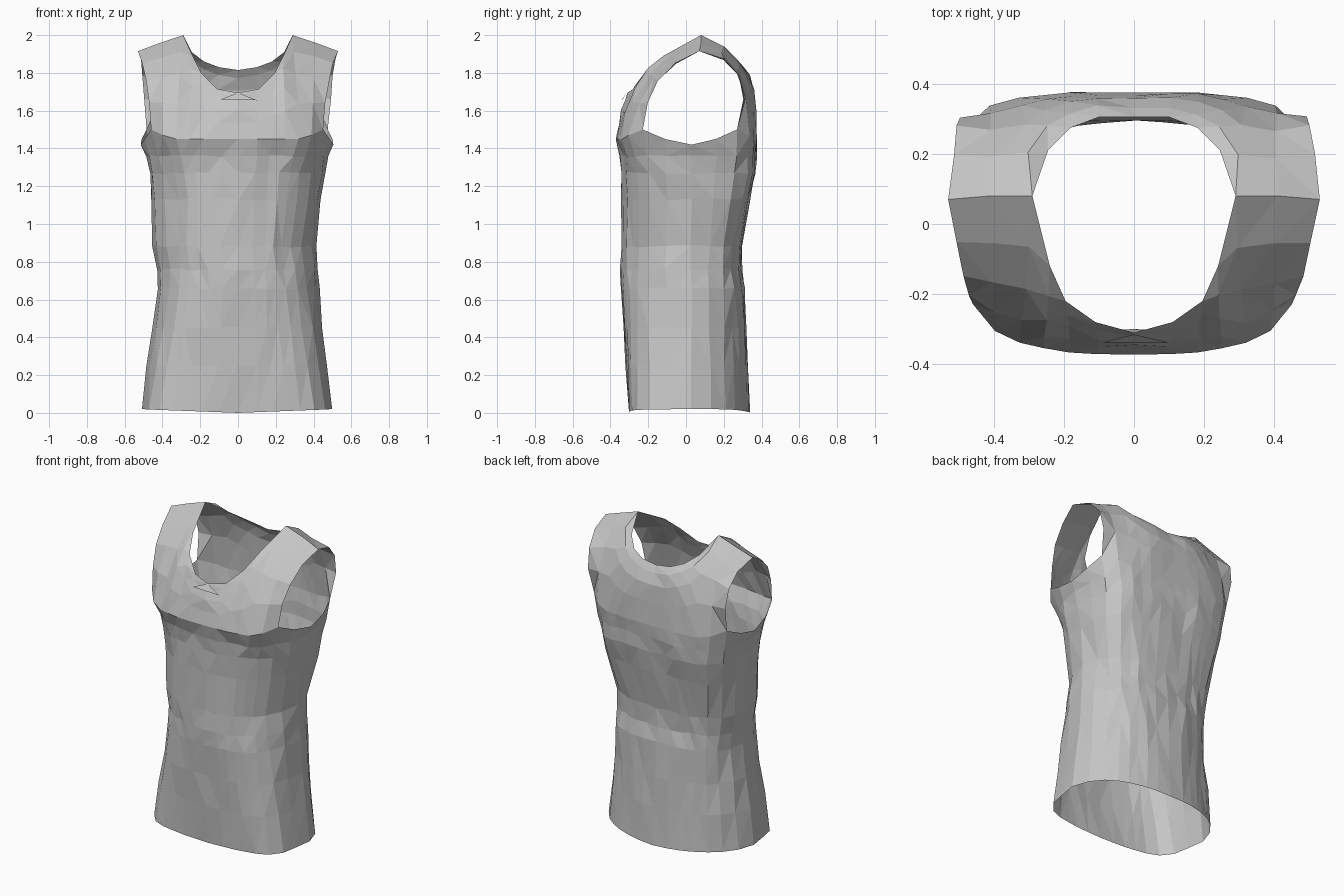
import bpy, bmesh, random
from mathutils import Vector

random.seed(4)
if "Cube" in bpy.data.objects:
    bpy.data.objects.remove(bpy.data.objects["Cube"])

# One cloth material
cloth = bpy.data.materials.new("grey cloth")
cloth.use_nodes = True
GREY = (0.56, 0.56, 0.56, 1)
cloth.diffuse_color = GREY
cloth.node_tree.nodes["Principled BSDF"].inputs["Base Color"].default_value = GREY

# Half outline of the torso, front centre to back centre (fractions of the half sizes)
FRONT = [(0, -1), (.2, -1), (.36, -.99), (.5, -.96), (.64, -.92), (.78, -.83), (.9, -.62)]
SIDE = [(.96, -.3), (1, .08), (.99, .42)]
BACK = [(0, 1), (.2, 1), (.36, 1), (.5, .98), (.64, .96), (.8, .9), (.94, .72)]
HALF = FRONT + SIDE + BACK[::-1]

# Torso rows: height, right and left half widths, front and back depths,
# then how square the front and back corners are (0 is an ellipse)
ROWS = [(0, .51, .5, .30, .34, 1.3, .1), (.25, .485, .47, .315, .33, 1, .1),
        (.45, .46, .45, .33, .32, .6, .2), (.66, .43, .43, .345, .312, .35, .35),
        (.76, .435, .42, .345, .295, .2, .45), (.88, .46, .41, .345, .30, .1, .5),
        (1.13, .46, .44, .34, .335, .1, .95), (1.27, .47, .46, .345, .36, .3, 1.05),
        (1.36, .485, .475, .347, .37, .6, 1), (1.45, .515, .505, .372, .375, .9, 1)]

# Ends of the front and back columns: neckline, then the shoulder seam
SHOULDER = [(.29, .08, 2), (.41, .08, 1.96), (.53, .07, 1.915)]
FRONT_TOP = [(0, -.31, 1.695), (.11, -.28, 1.715), (.195, -.22, 1.8), (.24, -.12, 1.89)] + SHOULDER
BACK_TOP = [(0, .305, 1.815), (.1, .305, 1.83), (.18, .275, 1.86), (.245, .21, 1.91)] + SHOULDER

# Armhole lip heights along the underarm
LIP = {5: .02, 6: .05, 7: 0, 8: -.03, 9: 0, 10: .05, 11: .02}

bm = bmesh.new()


def wobble(amount):
    return Vector([random.uniform(-amount, amount) for _ in range(3)])


def ring_point(row, index, sign):
    z, right, left, front, back, front_square, back_square = row
    full = Vector(HALF[index])
    ahead = full.y < 0
    p = full.normalized().lerp(full, front_square if ahead else back_square)
    x = sign * p.x * (left if sign > 0 else right)
    y = p.y * (front if ahead else back)
    if z == 0:
        z = .02 * full.x
    elif row is ROWS[-1]:
        z += LIP.get(index, 0)
    return Vector((x, y, z))


def skin(columns):
    for a, b in zip(columns, columns[1:]):
        for i in range(len(a) - 1):
            bm.faces.new((a[i], b[i], b[i + 1], a[i + 1]))


# Torso tube
last = len(HALF) - 1
order = [(i, 1) for i in range(last + 1)] + [(i, -1) for i in range(last - 1, 0, -1)]
columns = []
for index, sign in order:
    column = []
    for n, row in enumerate(ROWS):
        loose = .007 if 0 < n < len(ROWS) - 1 else 0
        column.append(bm.verts.new(ring_point(row, index, sign) + wobble(loose)))
    columns.append(column)
skin(columns + columns[:1])
chest = {key: column[-1] for key, column in zip(order, columns)}


# Upper panels: each column bends from the chest to the neckline or shoulder
def upper_panel(tops, first, step, bends, rise, edge_x):
    panel = []
    edge = len(tops) - 1
    neck_bend, strap_bend, edge_bend = bends
    for k in list(range(edge, 0, -1)) + [-j for j in range(edge + 1)]:
        sign = 1 if k > 0 else -1
        i = abs(k)
        base = chest[(first + step * i, sign if i else 1)]
        start = base.co.copy()
        end = Vector(tops[i])
        end.x *= sign
        pull = edge_bend if i == edge else neck_bend if i < 3 else strap_bend
        control = Vector(((start.x + end.x) / 2,
                          start.y + (end.y - start.y) * pull,
                          start.z + (end.z - start.z) * rise))
        if i == edge:
            control.x = sign * edge_x
        column = [base]
        for t in (.25, .5, .75, 1):
            p = start * (1 - t) ** 2 + control * 2 * t * (1 - t) + end * t * t
            column.append(bm.verts.new(p + wobble(.005 if t < 1 else 0)))
        panel.append(column)
    skin(panel)


upper_panel(FRONT_TOP, 0, 1, (.5, .22, .05), .75, .475)
upper_panel(BACK_TOP, last, -1, (.03, .03, -.6), .88, .5)
bmesh.ops.remove_doubles(bm, verts=bm.verts, dist=.001)

# Small cloth crease under the neckline
bm.faces.new([bm.verts.new(p) for p in ((-.09, -.338, 1.66), (.1, -.338, 1.655), (0, -.315, 1.695))])

bmesh.ops.triangulate(bm, faces=bm.faces, quad_method='BEAUTY')
bmesh.ops.recalc_face_normals(bm, faces=bm.faces)
mesh = bpy.data.meshes.new("sleeveless_shirt")
bm.to_mesh(mesh)
bm.free()
mesh.materials.append(cloth)
shirt = bpy.data.objects.new("sleeveless_shirt", mesh)
bpy.context.collection.objects.link(shirt)
